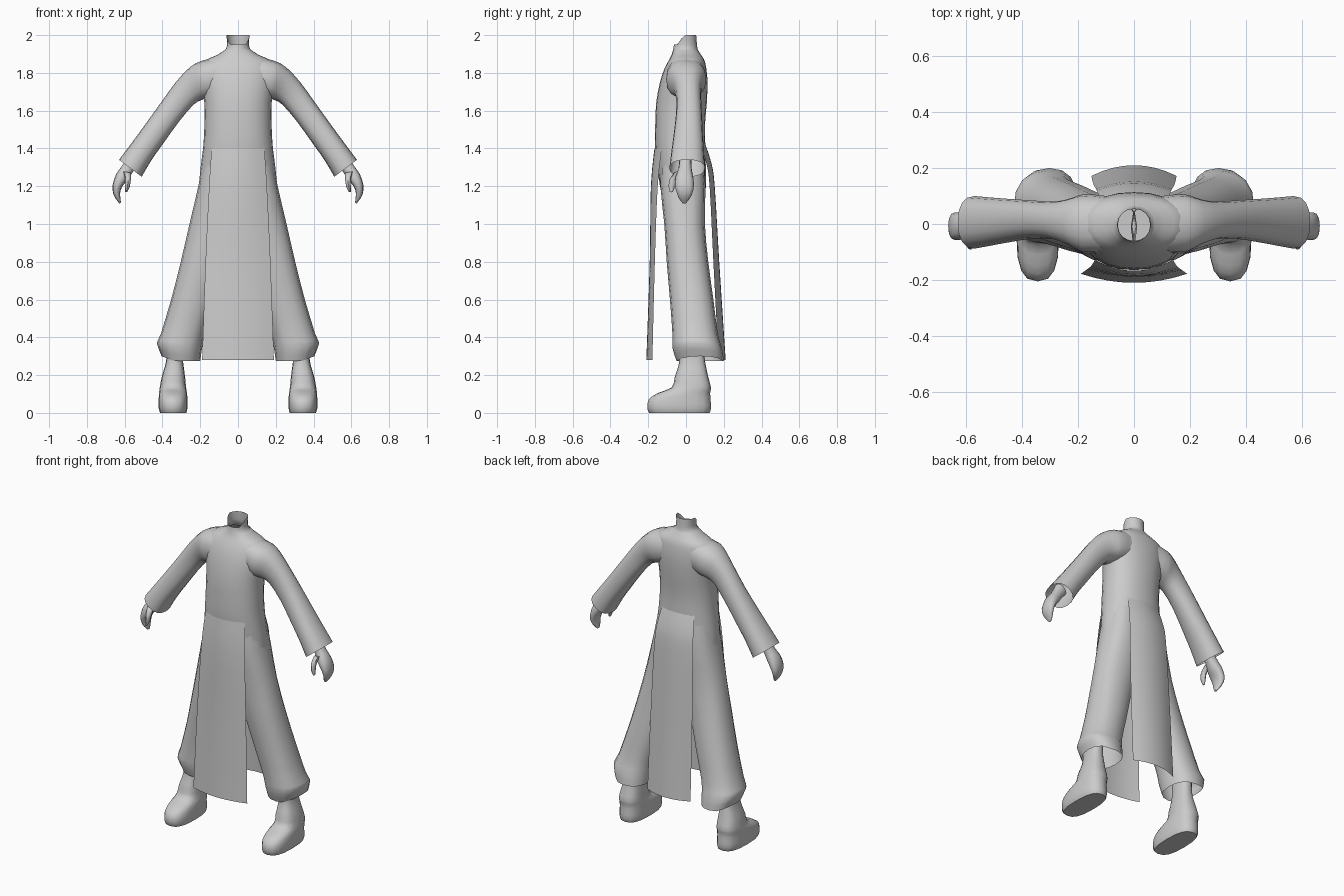
import bpy, bmesh, math

grey = bpy.data.materials.new("plain grey")
grey.diffuse_color = (0.6, 0.6, 0.6, 1)


def finish(name, bm, mirror=False, recalc=True):
    if recalc:
        bmesh.ops.recalc_face_normals(bm, faces=bm.faces)
    me = bpy.data.meshes.new(name)
    bm.to_mesh(me)
    bm.free()
    me.materials.append(grey)
    ob = bpy.data.objects.new(name, me)
    bpy.context.collection.objects.link(ob)
    if mirror:
        ob.modifiers.new("mirror", 'MIRROR')
    bpy.ops.object.select_all(action='DESELECT')
    ob.select_set(True)
    bpy.context.view_layer.objects.active = ob
    bpy.ops.object.shade_smooth_by_angle(angle=math.radians(50))
    return ob


def refine(rows, steps):
    """Catmull-Rom rows between the given ones."""
    out = []
    for i in range(len(rows) - 1):
        p0, p1, p2, p3 = (rows[max(i - 1, 0)], rows[i], rows[i + 1],
                          rows[min(i + 2, len(rows) - 1)])
        for k in range(steps):
            t = k / steps
            out.append([b + .5 * t * (c - a + t * (2*a - 5*b + 4*c - d + t * (3*(b - c) + d - a)))
                        for a, b, c, d in zip(p0, p1, p2, p3)])
    return out + [list(rows[-1])]


def loft(name, rows, sides=16, power=1.0, steps=2, cap0=False, cap1=False,
         mirror=False, shape=None):
    """Rows: outer x, z, inner x, z, front y, back y of each ring."""
    bm = bmesh.new()
    rings = []
    for ax, az, bx, bz, yf, yb in refine(rows, steps):
        ring = []
        for k in range(sides):
            a = 2 * math.pi * k / sides
            c, s = math.cos(a), math.sin(a)
            c = math.copysign(abs(c) ** power, c)
            s = math.copysign(abs(s) ** power, s)
            t = (1 + c) / 2
            p = (bx + (ax - bx) * t, (yf + yb) / 2 + s * (yb - yf) / 2, bz + (az - bz) * t)
            ring.append(bm.verts.new(p))
        rings.append(ring)
    for r, q in zip(rings, rings[1:]):
        for k in range(sides):
            n = (k + 1) % sides
            bm.faces.new((r[k], r[n], q[n], q[k]))
    if cap0:
        bm.faces.new(rings[0])
    if cap1:
        bm.faces.new(rings[-1])
    if shape:
        for v in bm.verts:
            shape(v.co)
    return finish(name, bm, mirror)


def level(z, hw, yf, yb):
    return (hw, z, -hw, z, yf, yb)


# Tunic torso, from hips up to the base of the neck
loft("torso", [level(*r) for r in (
    (1.03, .20, -.10, .095), (1.2, .208, -.138, .105), (1.4, .185, -.163, .103),
    (1.52, .178, -.163, .100), (1.64, .178, -.158, .110), (1.75, .192, -.138, .114),
    (1.82, .195, -.115, .108), (1.865, .175, -.092, .098), (1.895, .11, -.076, .08),
    (1.92, .072, -.068, .064))], sides=24, power=.9, cap0=True)


# Open collar whose front edge dips
def dip(co):
    if co.z > 1.95:
        co.z -= .065 * (co.z - 1.95) / .05 * min(1, max(0, (-co.y - .012) / .045))


loft("neck", [level(*r) for r in (
    (1.9, .095, -.075, .072), (1.925, .066, -.068, .062),
    (1.95, .058, -.064, .058), (2.0, .061, -.06, .054))], shape=dip)

# Sleeves with open flared cuffs
loft("sleeve", [
    (.10, 1.885, .10, 1.68, -.10, .10), (.19, 1.865, .165, 1.665, -.105, .107),
    (.255, 1.83, .195, 1.655, -.078, .092), (.33, 1.75, .235, 1.632, -.055, .08),
    (.41, 1.64, .31, 1.545, -.052, .084), (.50, 1.515, .40, 1.42, -.066, .09),
    (.57, 1.42, .46, 1.335, -.078, .095), (.63, 1.34, .51, 1.25, -.088, .10)],
    power=.85, mirror=True)

# Curled hands and thumbs
loft("hand", [
    (.585, 1.37, .52, 1.32, -.035, .03), (.613, 1.31, .557, 1.275, -.04, .03),
    (.645, 1.265, .583, 1.235, -.055, .038), (.664, 1.205, .612, 1.20, -.058, .042),
    (.660, 1.16, .624, 1.165, -.048, .034), (.645, 1.13, .622, 1.135, -.036, .018),
    (.628, 1.108, .620, 1.113, -.018, .0)],
    sides=12, power=.85, cap0=True, cap1=True, mirror=True)
loft("thumb", [
    (.61, 1.28, .565, 1.27, -.06, -.01), (.598, 1.24, .567, 1.238, -.086, -.045),
    (.597, 1.20, .573, 1.197, -.092, -.058), (.597, 1.17, .587, 1.168, -.086, -.07)],
    sides=8, cap0=True, cap1=True, mirror=True)


# Wide trousers, hem rolled inwards and lifted on the outside
def hem(co):
    if co.z < .4:
        co.z += .035 * max(0, (co.x - .34) / .09) * min(1, (.4 - co.z) / .08)


loft("trouser_leg", [
    (.178, 1.36, -.01, 1.36, -.13, .09), (.210, 1.2, -.01, 1.2, -.135, .103),
    (.257, 1.0, -.005, 1.0, -.115, .10), (.303, .8, .06, .8, -.102, .118),
    (.354, .6, .12, .6, -.085, .145), (.408, .42, .175, .42, -.072, .168),
    (.430, .345, .19, .345, -.072, .19), (.405, .275, .20, .275, -.05, .20)],
    sides=16, power=.85, mirror=True, shape=hem)

# Shoes with ankle shafts
loft("shoe", [
    (.412, 0, .274, 0, -.195, .125), (.42, .025, .268, .025, -.205, .133),
    (.42, .07, .268, .07, -.198, .13), (.418, .105, .27, .105, -.15, .128),
    (.414, .135, .275, .135, -.075, .132), (.404, .19, .28, .19, -.06, .118),
    (.386, .25, .288, .25, -.04, .105), (.378, .30, .293, .30, -.034, .098),
    (.376, .38, .295, .38, -.034, .098)],
    power=.75, cap0=True, mirror=True)


# Hanging cloth panels; rows: height, half width, middle y, edge y
def panel(name, rows, side):
    bm = bmesh.new()
    cols = 8
    grid = []
    for z, hw, yc, ye in refine(rows, 3):
        grid.append([bm.verts.new((side * hw * u, yc + (ye - yc) * u * u, z))
                     for u in (2 * j / cols - 1 for j in range(cols + 1))])
    for r, q in zip(grid, grid[1:]):
        for j in range(cols):
            bm.faces.new((r[j], q[j], q[j + 1], r[j + 1]))
    finish(name, bm, recalc=False)


panel("front_panel", [(1.4, .14, -.167, -.128), (1.2, .153, -.186, -.15),
                      (.8, .172, -.192, -.165), (.28, .19, -.21, -.178)], 1)
panel("back_panel", [(1.42, .115, .103, .078), (1.32, .128, .135, .108), (1.2, .136, .152, .125),
                     (.8, .146, .176, .145), (.28, .152, .21, .172)], -1)
